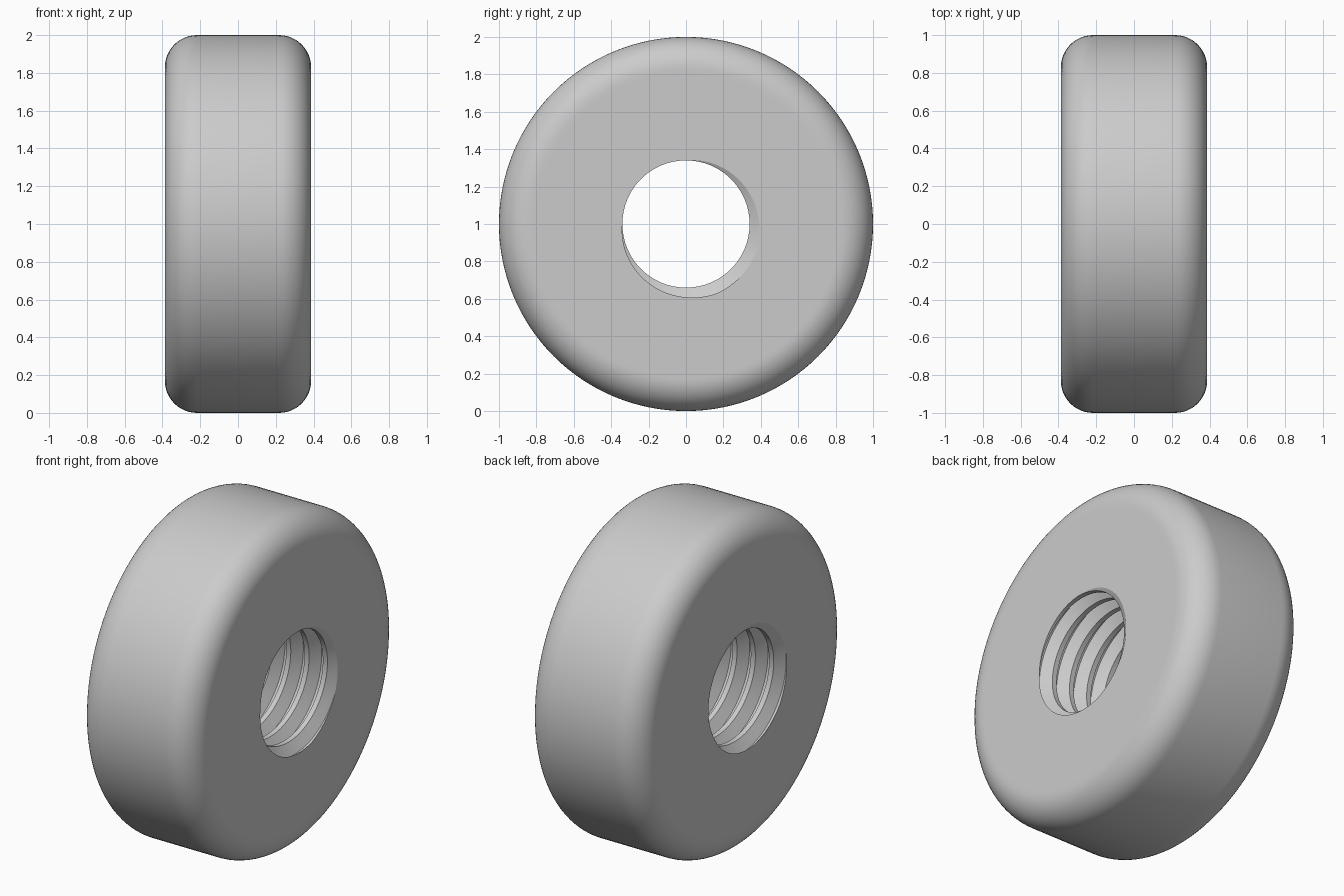
import bpy
import bmesh
from math import sin, cos, pi, radians
from mathutils import Vector

cube = bpy.data.objects.get("Cube")
if cube:
    bpy.data.objects.remove(cube)

HALF = 0.387              # half the width along x
OUTER, FILLET = 1.0, 0.17
MINOR, MAJOR, PITCH = 0.34, 0.405, 0.122
AROUND, STEPS = 128, 12   # sides around the axis, steps in each rounded edge
bm = bmesh.new()


def ring_point(x, r, angle):
    return Vector((x, r * cos(angle), r * sin(angle)))


# Outer body: rounded rim profile turned around the x axis
arc = [(HALF - FILLET + FILLET * sin(a), OUTER - FILLET + FILLET * cos(a))
       for a in (k * pi / 2 / STEPS for k in range(STEPS + 1))]
half = arc + [(HALF, OUTER - FILLET - 0.02), (HALF, 0.55)]
profile = [(-x, r) for x, r in reversed(half)] + half
rings = [[bm.verts.new(ring_point(x, r, 2 * pi * i / AROUND)) for i in range(AROUND)]
         for x, r in profile]
for a, b in zip(rings, rings[1:]):
    for i in range(AROUND):
        j = (i + 1) % AROUND
        bm.faces.new((a[i], a[j], b[j], b[i]))

# Threaded bore: flat crests and roots swept along a right-handed helix
section = [(-1 / 8, MINOR), (1 / 8, MINOR), (7 / 16, MAJOR), (9 / 16, MAJOR)]
start = HALF - 0.375 * PITCH
first, last = -9 * AROUND, 3 * AROUND
helix = {}
for i in range(first, last + 1):
    for j, (f, r) in enumerate(section):
        x = start + PITCH * (i / AROUND + f)
        helix[i, j] = bm.verts.new(ring_point(x, r, 2 * pi * i / AROUND))
    helix[i - AROUND, len(section)] = helix[i, 0]   # next turn shares its edge
thread_faces = []
for i in range(first, last - AROUND):
    for j in range(len(section)):
        thread_faces.append(bm.faces.new((helix[i, j], helix[i + 1, j],
                                          helix[i + 1, j + 1], helix[i, j + 1])))

# Trim the thread flush with both flat sides
for side in (-1, 1):
    faces = [f for f in thread_faces if f.is_valid]
    geom = set(faces)
    for f in faces:
        geom.update(f.verts)
        geom.update(f.edges)
    cut = bmesh.ops.bisect_plane(bm, geom=list(geom), dist=1e-6,
                                 plane_co=(side * HALF, 0, 0),
                                 plane_no=(side, 0, 0), clear_outer=True)
    thread_faces = [g for g in cut["geom"] if isinstance(g, bmesh.types.BMFace) and g.is_valid]
loose = [v for v in bm.verts if not v.link_faces]
bmesh.ops.delete(bm, geom=loose, context='VERTS')
bmesh.ops.remove_doubles(bm, verts=bm.verts[:], dist=1e-5)

# Flat sides between the body and the thread opening
for side in (-1, 1):
    border = [e for e in bm.edges if e.is_boundary
              and all(abs(v.co.x - side * HALF) < 1e-4 for v in e.verts)]
    bmesh.ops.triangle_fill(bm, edges=border, use_beauty=True, normal=(side, 0, 0))

bmesh.ops.recalc_face_normals(bm, faces=bm.faces[:])
bmesh.ops.translate(bm, verts=bm.verts[:], vec=(0, 0, OUTER))

mesh = bpy.data.meshes.new("threaded_round_nut")
bm.to_mesh(mesh)
bm.free()
nut = bpy.data.objects.new("threaded_round_nut", mesh)
bpy.context.collection.objects.link(nut)

# Plain grey metal
grey = bpy.data.materials.new("grey")
grey.use_nodes = True
colour = (0.6, 0.6, 0.6, 1)
grey.diffuse_color = colour
grey.node_tree.nodes["Principled BSDF"].inputs["Base Color"].default_value = colour
mesh.materials.append(grey)

bpy.ops.object.select_all(action='DESELECT')
nut.select_set(True)
bpy.context.view_layer.objects.active = nut
bpy.ops.object.shade_smooth_by_angle(angle=radians(30))
